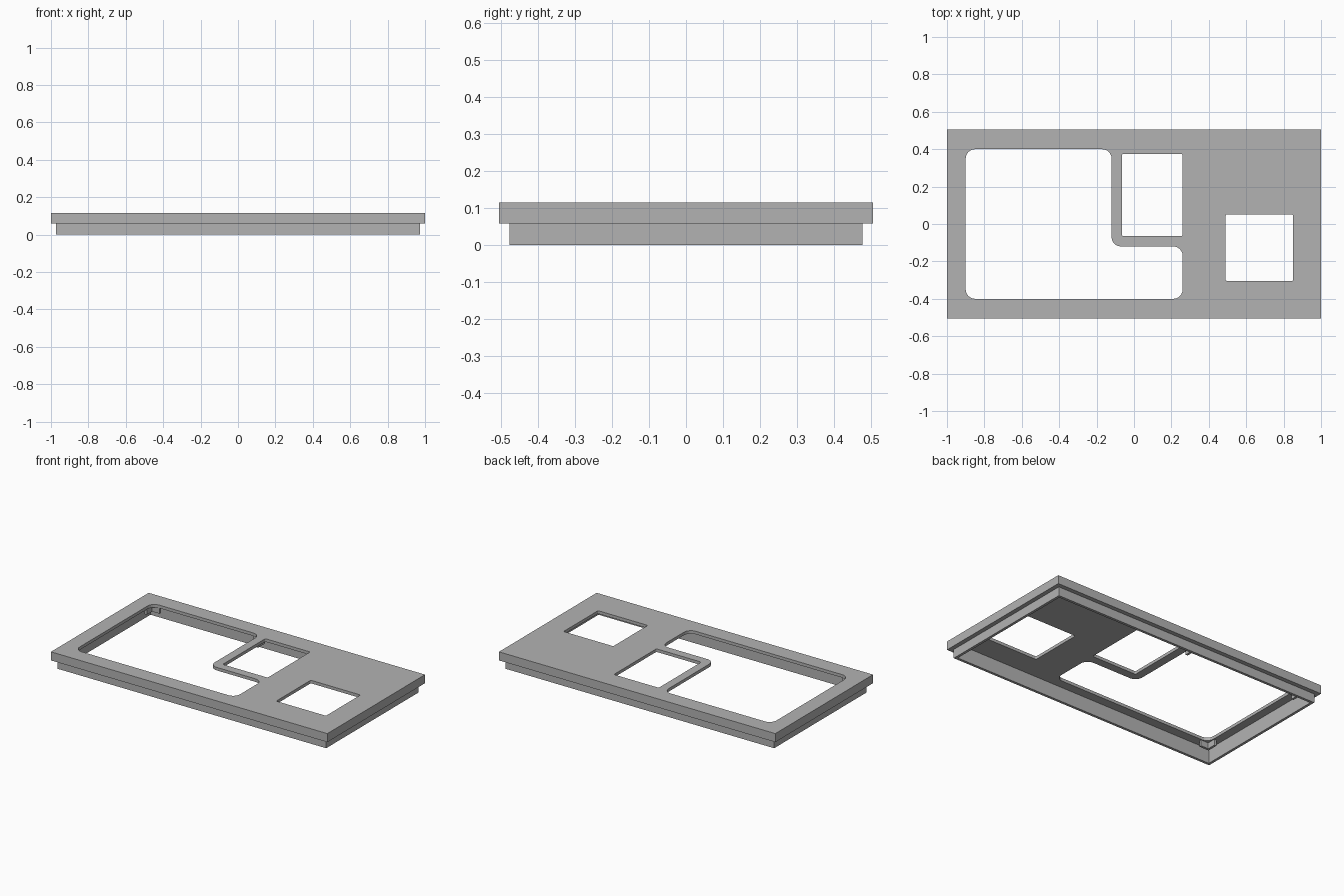
import bpy
import bmesh
import math
from mathutils import Vector

cube = bpy.data.objects.get("Cube")
if cube:
    bpy.data.objects.remove(cube, do_unlink=True)

TOP, UNDER, STEP = 0.114, 0.094, 0.058
HALF_X, HALF_Y = 1.0, 0.505

grey = bpy.data.materials.new("plain grey")
grey.use_nodes = True
grey.diffuse_color = (0.45, 0.45, 0.45, 1)
grey.node_tree.nodes["Principled BSDF"].inputs["Base Color"].default_value = (0.45, 0.45, 0.45, 1)


def rounded(corners, radius, steps=6):
    """Outline with every corner replaced by a tangent arc."""
    if radius == 0:
        return [Vector(c) for c in corners]
    points = []
    for i, c in enumerate(corners):
        c = Vector(c)
        a = (Vector(corners[i - 1]) - c).normalized() * radius
        b = (Vector(corners[(i + 1) % len(corners)]) - c).normalized() * radius
        for k in range(steps + 1):
            t = math.pi / 2 * k / steps
            points.append(c + a * (1 - math.sin(t)) + b * (1 - math.cos(t)))
    return points


def rect(x0, x1, y0, y1):
    return [(x0, y0), (x1, y0), (x1, y1), (x0, y1)]


def slab(name, outlines, z0, z1):
    """Filled outline with holes, given thickness."""
    curve = bpy.data.curves.new(name, "CURVE")
    curve.dimensions = "2D"
    curve.fill_mode = "BOTH"
    curve.extrude = (z1 - z0) / 2
    for outline in outlines:
        spline = curve.splines.new("POLY")
        spline.points.add(len(outline) - 1)
        for p, co in zip(spline.points, outline):
            p.co = (co[0], co[1], 0, 1)
        spline.use_cyclic_u = True
    temp = bpy.data.objects.new(name + " outline", curve)
    bpy.context.collection.objects.link(temp)
    bpy.context.view_layer.update()
    mesh = bpy.data.meshes.new_from_object(temp.evaluated_get(bpy.context.evaluated_depsgraph_get()))
    bpy.data.objects.remove(temp, do_unlink=True)
    bm = bmesh.new()
    bm.from_mesh(mesh)
    bmesh.ops.remove_doubles(bm, verts=bm.verts, dist=0.0001)
    bmesh.ops.translate(bm, verts=bm.verts, vec=(0, 0, (z0 + z1) / 2))
    bmesh.ops.recalc_face_normals(bm, faces=bm.faces)
    finish(name, bm, mesh)


def finish(name, bm, mesh):
    bm.to_mesh(mesh)
    bm.free()
    mesh.materials.clear()
    mesh.materials.append(grey)
    for poly in mesh.polygons:
        poly.use_smooth = False
    bpy.context.collection.objects.link(bpy.data.objects.new(name, mesh))


# Top plate with the L-shaped opening and two rectangular windows
l_opening = [(-0.9, -0.4), (0.26, -0.4), (0.26, -0.12), (-0.12, -0.12), (-0.12, 0.4), (-0.9, 0.4)]
slab("top_plate", [
    rounded(rect(-HALF_X, HALF_X, -HALF_Y, HALF_Y), 0),
    rounded(l_opening, 0.05),
    rounded(rect(-0.065, 0.26, -0.065, 0.375), 0.008, 3),
    rounded(rect(0.49, 0.85, -0.305, 0.052), 0.008, 3),
], UNDER, TOP)

# Stepped rim: lip wall, ledge, skirt outside, skirt foot, skirt inside
bm = bmesh.new()
rings = []
for inset, z in [(0, UNDER), (0, STEP), (0.028, STEP), (0.028, 0), (0.045, 0), (0.045, UNDER)]:
    x, y = HALF_X - inset, HALF_Y - inset
    rings.append([bm.verts.new((*c, z)) for c in rect(-x, x, -y, y)])
for a, b in zip(rings, rings[1:]):
    for i in range(4):
        j = (i + 1) % 4
        bm.faces.new((a[i], b[i], b[j], a[j]))
finish("stepped_rim", bm, bpy.data.meshes.new("stepped_rim"))

# Small corner brackets hanging under the plate around the large opening
ARM, THICK = 0.07, 0.015
for name, x, y, sx, sy in [("front_bracket", -0.92, -0.42, 1, 1),
                           ("back_bracket", -0.92, 0.42, 1, -1),
                           ("middle_bracket", -0.1, 0.42, -1, -1)]:
    shape = [(0, 0), (ARM, 0), (ARM, THICK), (THICK, THICK), (THICK, ARM), (0, ARM)]
    slab(name, [[(x + sx * u, y + sy * v) for u, v in shape]], 0.055, UNDER)
